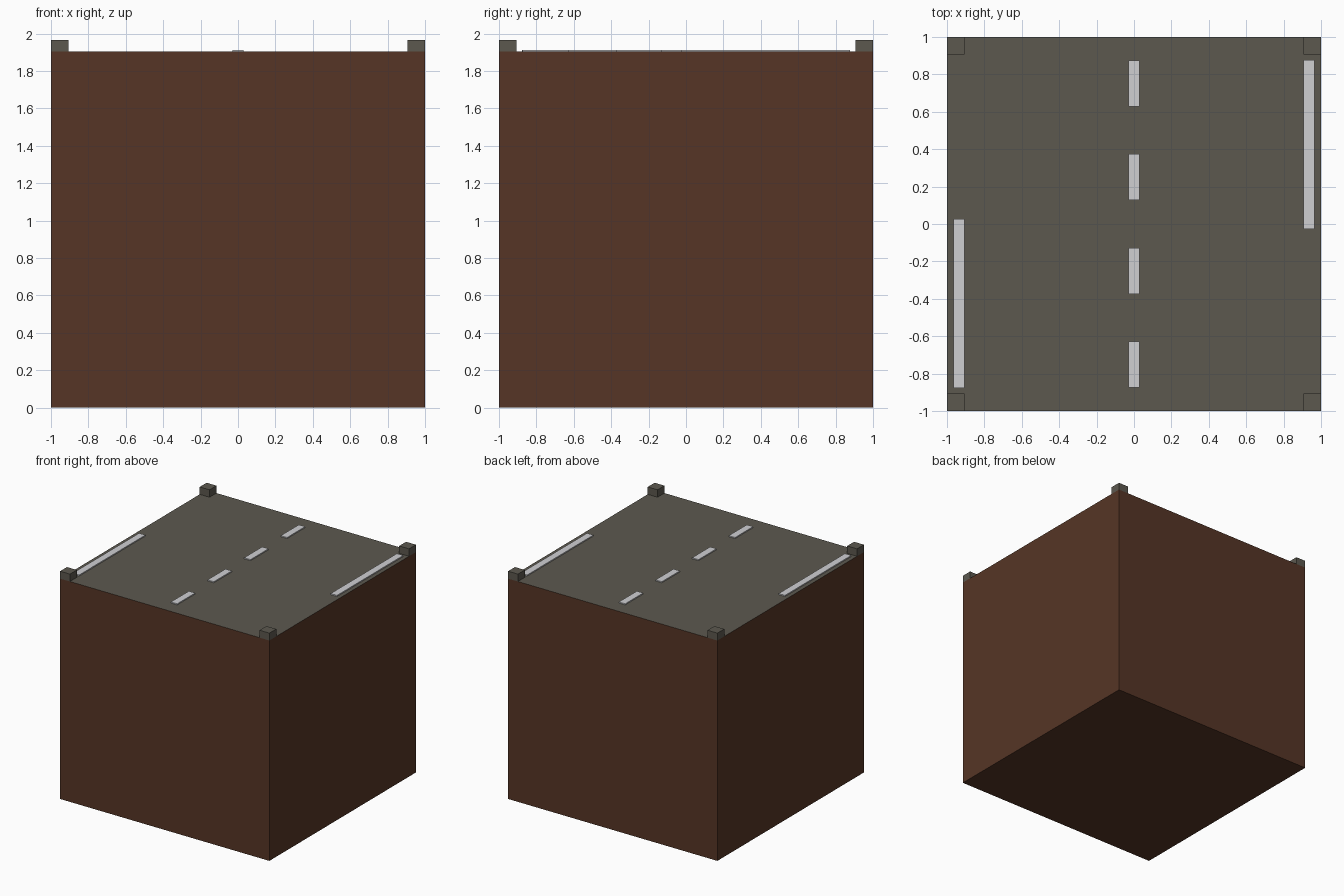
import bpy, bmesh

if "Cube" in bpy.data.objects:
    bpy.data.objects.remove(bpy.data.objects["Cube"])


def material(name, rgb):
    m = bpy.data.materials.new(name)
    m.diffuse_color = (*rgb, 1.0)
    m.use_nodes = True
    m.node_tree.nodes["Principled BSDF"].inputs["Base Color"].default_value = m.diffuse_color
    return m


soil = material("soil_brown", (0.093, 0.036, 0.019))
asphalt = material("asphalt_grey", (0.107, 0.099, 0.078))
paint = material("road_paint", (0.63, 0.63, 0.65))


def box(name, x, y, z, *mats):
    """Flat-sided box from (min, max) ranges on each axis."""
    bm = bmesh.new()
    bmesh.ops.create_cube(bm, size=1.0)
    for v in bm.verts:
        v.co = [r[1] if c > 0 else r[0] for c, r in zip(v.co, (x, y, z))]
    bm.normal_update()
    mesh = bpy.data.meshes.new(name)
    # a second material goes on the upward face
    for f in bm.faces:
        f.material_index = 1 if len(mats) > 1 and f.normal.z > 0.5 else 0
    bm.to_mesh(mesh)
    bm.free()
    for m in mats:
        mesh.materials.append(m)
    obj = bpy.data.objects.new(name, mesh)
    bpy.context.collection.objects.link(obj)
    return obj


TOP = 1.903
POST_TOP = 1.967
POST = 0.094
PAINT_TOP = TOP + 0.0095

# Earth block with a road surface on top
box("ground_block", (-1, 1), (-1, 1), (0, TOP), soil, asphalt)

# Kerb stones at the four corners
for sx in (-1, 1):
    for sy in (-1, 1):
        box("corner_kerb",
            sorted((sx, sx * (1 - POST))),
            sorted((sy, sy * (1 - POST))),
            (TOP, POST_TOP), asphalt)

# Dashed centre line
for cy in (-0.75, -0.25, 0.25, 0.75):
    box("centre_dash", (-0.03, 0.03), (cy - 0.123, cy + 0.123),
        (TOP, PAINT_TOP), paint)

# Edge lines, half a turn apart
for s in (-1, 1):
    box("edge_line", sorted((s * 0.905, s * 0.965)),
        sorted((s * -0.028, s * 0.876)), (TOP, PAINT_TOP), paint)
